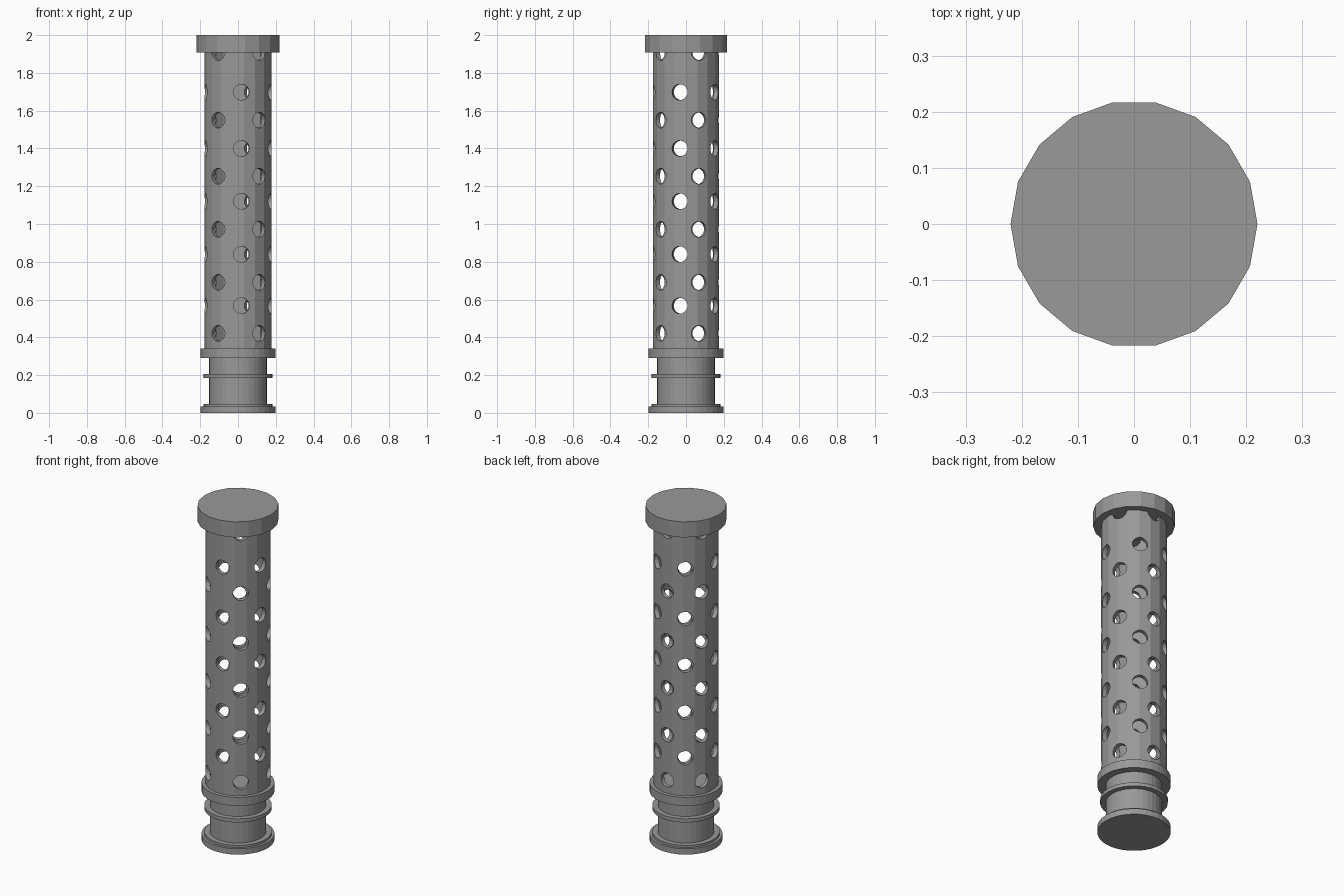
import bpy, bmesh
from math import sin, cos, pi, radians
from mathutils import Matrix, Vector

cube = bpy.data.objects.get("Cube")
if cube:
    bpy.data.objects.remove(cube, do_unlink=True)

grey = bpy.data.materials.new("mid grey")
grey.use_nodes = True
colour = (0.32, 0.32, 0.32, 1)
grey.diffuse_color = colour
grey.node_tree.nodes["Principled BSDF"].inputs["Base Color"].default_value = colour


def add_object(name, bm):
    bmesh.ops.recalc_face_normals(bm, faces=bm.faces)
    mesh = bpy.data.meshes.new(name)
    bm.to_mesh(mesh)
    bm.free()
    mesh.materials.append(grey)
    obj = bpy.data.objects.new(name, mesh)
    bpy.context.collection.objects.link(obj)
    return obj


def lathe(name, profile, sides, hollow=False):
    """Turn (radius, height) points about z; hollow joins the last ring to the first."""
    bm = bmesh.new()
    rings = [[bm.verts.new((r * cos(2 * pi * i / sides), r * sin(2 * pi * i / sides), z))
              for i in range(sides)] for r, z in profile]
    pairs = list(zip(rings, rings[1:]))
    if hollow:
        pairs.append((rings[-1], rings[0]))
    else:
        bm.faces.new(rings[0])
        bm.faces.new(rings[-1])
    for a, b in pairs:
        for i in range(sides):
            j = (i + 1) % sides
            bm.faces.new((a[i], a[j], b[j], b[i]))
    return add_object(name, bm)


# Faceted end cap
lathe("end_cap", [(0.22, 1.907), (0.22, 2.0)], 18)

# Turned base: stepped foot, neck, thin ring and upper flange
lathe("base", [(0.198, 0), (0.198, 0.035), (0.183, 0.035), (0.183, 0.048),
               (0.153, 0.048), (0.153, 0.185), (0.183, 0.185), (0.183, 0.207),
               (0.153, 0.207), (0.153, 0.291), (0.198, 0.291), (0.198, 0.342)], 32)

# Hollow perforated tube
tube = lathe("perforated_tube", [(0.178, 0.335), (0.178, 1.915),
                                 (0.152, 1.915), (0.152, 0.335)], 18, hollow=True)

# Radial drills in alternating staggered rows
rows = [((-127, -50, 23, 89, 155), (0.421, 0.691, 0.972, 1.253, 1.55, 1.908)),
        ((-84, -11, 61, 124, 189), (0.567, 0.84, 1.12, 1.40, 1.698))]
bm = bmesh.new()
for angles, heights in rows:
    for z in heights:
        for angle in angles:
            a = radians(angle)
            out = Vector((cos(a), sin(a), 0))
            place = (Matrix.Translation(out * 0.17 + Vector((0, 0, z)))
                     @ out.to_track_quat('Z', 'Y').to_matrix().to_4x4())
            bmesh.ops.create_cone(bm, cap_ends=True, segments=20, radius1=0.042,
                                  radius2=0.042, depth=0.13, matrix=place)
drills = add_object("hole_cutter", bm)
drills.hide_render = True

cut = tube.modifiers.new("holes", 'BOOLEAN')
cut.operation = 'DIFFERENCE'
cut.solver = 'EXACT'
cut.object = drills
bpy.context.view_layer.update()
graph = bpy.context.evaluated_depsgraph_get()
drilled = bpy.data.meshes.new_from_object(tube.evaluated_get(graph))
tube.modifiers.clear()
tube.data = drilled
bpy.data.objects.remove(drills, do_unlink=True)
